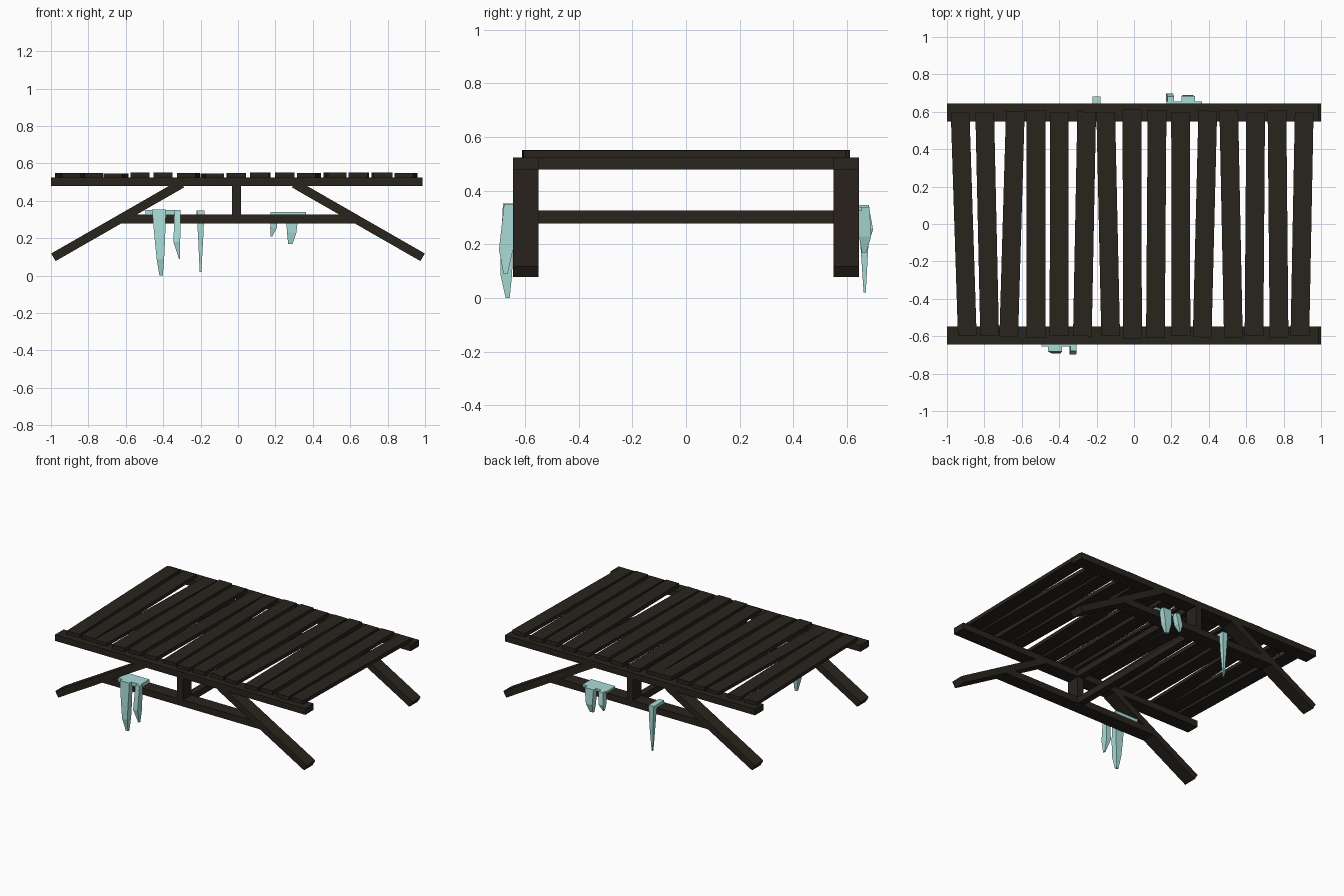
import bpy, bmesh, math, random
from mathutils import Matrix, Vector

if "Cube" in bpy.data.objects:
    bpy.data.objects.remove(bpy.data.objects["Cube"])

random.seed(4)


def material(name, color):
    m = bpy.data.materials.new(name)
    m.diffuse_color = color
    m.use_nodes = True
    m.node_tree.nodes["Principled BSDF"].inputs["Base Color"].default_value = m.diffuse_color
    return m


wood = material("dark_wood", (0.022, 0.017, 0.012, 1))
ice = material("ice", (0.40, 0.72, 0.68, 1))


def finish(name, bm, mat):
    bmesh.ops.recalc_face_normals(bm, faces=bm.faces)
    me = bpy.data.meshes.new(name)
    bm.to_mesh(me)
    bm.free()
    me.materials.append(mat)
    ob = bpy.data.objects.new(name, me)
    bpy.context.collection.objects.link(ob)
    return ob


def box(name, center, size, mat=wood, angle=0, axis='Z'):
    bm = bmesh.new()
    mtx = (Matrix.Translation(center) @ Matrix.Rotation(angle, 4, axis)
           @ Matrix.Diagonal((*size, 1)))
    bmesh.ops.create_cube(bm, size=1, matrix=mtx)
    return finish(name, bm, mat)


def beam(name, a, b, y, width, thick):
    """Sloping square timber between two (x, z) points."""
    d = Vector((b[0] - a[0], b[1] - a[1]))
    box(name, ((a[0] + b[0]) / 2, y, (a[1] + b[1]) / 2),
        (d.length, width, thick), angle=-math.atan2(d.y, d.x), axis='Y')


def spike(name, side, rings):
    """Four-sided icicle; each ring is z, x0, x1, near y, far y."""
    bm = bmesh.new()
    loops = []
    for z, x0, x1, y0, y1 in rings:
        loops.append([bm.verts.new((x, side * y, z))
                      for x, y in ((x0, y0), (x1, y0), (x1, y1), (x0, y1))])
    for a, b in zip(loops, loops[1:]):
        for i in range(4):
            j = (i + 1) % 4
            bm.faces.new((a[i], a[j], b[j], b[i]))
    bm.faces.new(loops[0])
    bm.faces.new(loops[-1])
    finish(name, bm, ice)


# Side frames: top beam, splayed legs, tie rail and short post
for label, s in (("front", -1), ("back", 1)):
    y = s * 0.597
    box(label + "_top_beam", (-0.007, y, 0.501), (1.985, 0.096, 0.045))
    box(label + "_tie_rail", (0.003, y, 0.302), (1.26, 0.096, 0.047))
    box(label + "_post", (-0.008, y, 0.40), (0.048, 0.096, 0.16))
    beam(label + "_left_leg", (-0.987, 0.098), (-0.30, 0.492), y, 0.096, 0.047)
    beam(label + "_right_leg", (0.987, 0.098), (0.30, 0.492), y, 0.096, 0.047)

# Cross timbers joining the two frames
box("lower_cross_beam", (-0.008, 0, 0.302), (0.048, 1.12, 0.047))
box("upper_cross_beam", (-0.008, 0, 0.501), (0.048, 1.12, 0.045))

# Slightly crooked top planks: x at the back end, x at the front end
planks = [(-.928, -.893), (-.797, -.773), (-.636, -.668), (-.524, -.524),
          (-.399, -.401), (-.254, -.275), (-.15, -.126), (-.011, -.008),
          (.123, .115), (.249, .251), (.393, .366), (.508, .53),
          (.65, .642), (.765, .775), (.909, .888)]
for i, (xb, xf) in enumerate(planks):
    h = random.uniform(0.023, 0.03)
    box("plank_%02d" % (i + 1), ((xb + xf) / 2, 0, 0.523 + h / 2),
        (0.1, random.uniform(1.19, 1.225), h),
        angle=-math.atan2(xb - xf, 1.09))

# Ice sheets lying on the rails
box("front_ice_sheet", (-0.405, -0.605, 0.338), (0.18, 0.10, 0.026), ice)
box("back_ice_sheet", (0.268, 0.605, 0.332), (0.19, 0.10, 0.016), ice)
box("back_small_ice_sheet", (-0.2, 0.612, 0.336), (0.04, 0.10, 0.022), ice)

# Icicles hanging over the outer faces
spike("front_long_icicle", -1, [
    (0.353, -.46, -.385, .645, .682), (0.19, -.445, -.39, .645, .690),
    (0.09, -.435, -.395, .648, .692), (0.0, -.42, -.402, .657, .672)])
spike("front_short_icicle", -1, [
    (0.35, -.34, -.307, .645, .678), (0.18, -.345, -.309, .645, .697),
    (0.09, -.316, -.309, .665, .680)])
spike("back_long_icicle", 1, [
    (0.347, -.222, -.18, .645, .682), (0.2, -.213, -.186, .65, .680),
    (0.02, -.205, -.196, .662, .670)])
spike("back_short_icicle", 1, [
    (0.34, .18, .215, .645, .682), (0.255, .172, .208, .655, .697),
    (0.21, .175, .183, .668, .682)])
spike("back_wide_icicle", 1, [
    (0.34, .255, .325, .645, .684), (0.23, .262, .312, .645, .690),
    (0.17, .268, .292, .655, .672)])
